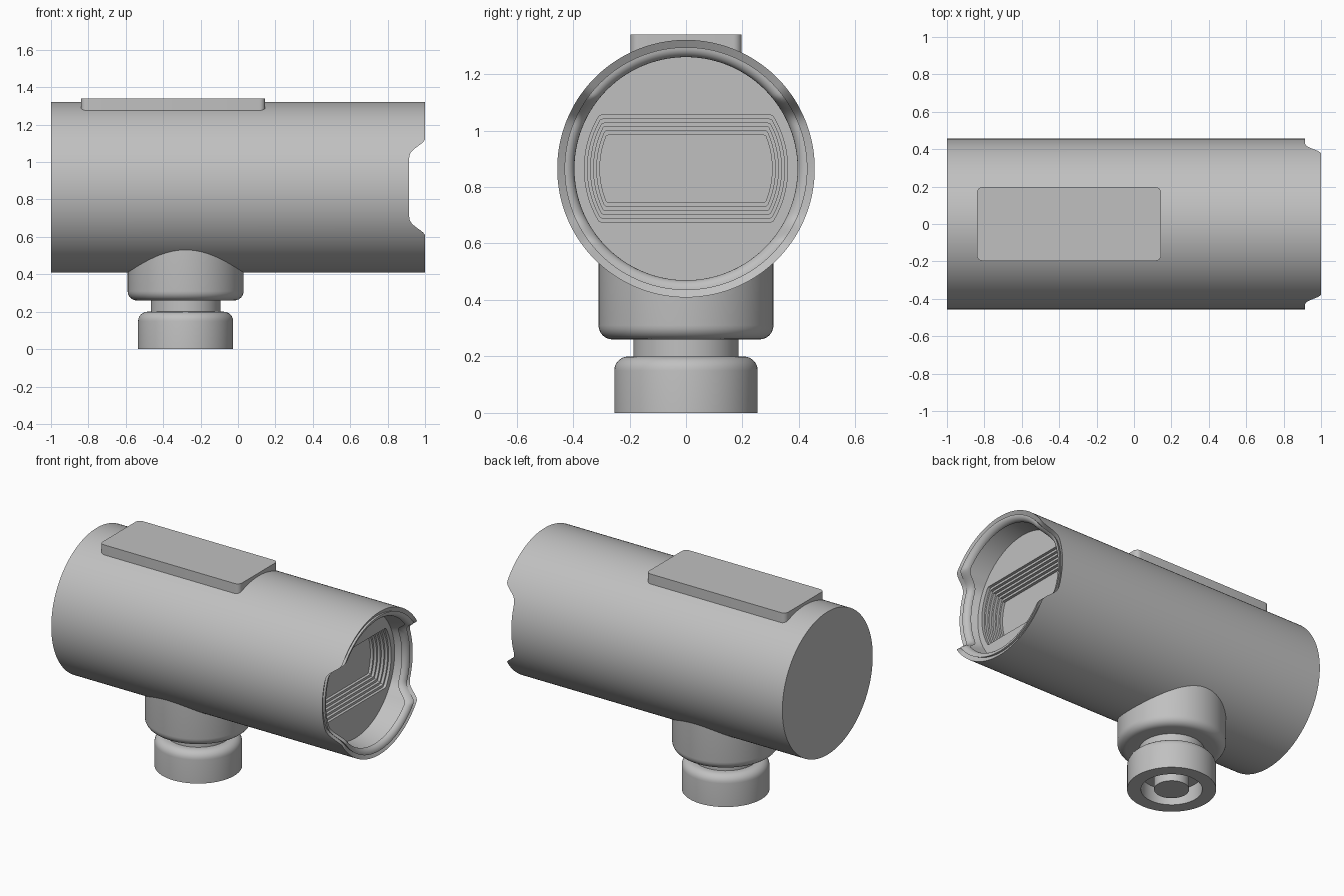
import bpy, bmesh, math

if "Cube" in bpy.data.objects:
    bpy.data.objects.remove(bpy.data.objects["Cube"])

grey = bpy.data.materials.new("plain grey")
grey.use_nodes = True
grey.diffuse_color = (0.53, 0.53, 0.53, 1)
grey.node_tree.nodes["Principled BSDF"].inputs["Base Color"].default_value = grey.diffuse_color


def finish(name, bm):
    """Turn a bmesh into a smooth object with sharp edges kept."""
    bmesh.ops.recalc_face_normals(bm, faces=bm.faces)
    mesh = bpy.data.meshes.new(name)
    bm.to_mesh(mesh)
    bm.free()
    mesh.shade_smooth()
    mesh.set_sharp_from_angle(angle=math.radians(32))
    mesh.materials.append(grey)
    obj = bpy.data.objects.new(name, mesh)
    bpy.context.collection.objects.link(obj)
    return obj


def skin(name, rings, count):
    """Join successive rings (functions of angle) and cap both ends."""
    bm = bmesh.new()
    loops = [[bm.verts.new(ring(2 * math.pi * k / count)) for k in range(count)]
             for ring in rings]
    for a, b in zip(loops, loops[1:]):
        for k in range(count):
            n = (k + 1) % count
            bm.faces.new((a[k], a[n], b[n], b[k]))
    bm.faces.new(loops[0])
    bm.faces.new(loops[-1])
    return finish(name, bm)


def fillet(r, z, radius, start, steps=6):
    """Quarter arc of (r, z) points around a centre, swept upward in angle."""
    angles = [start + math.pi / 2 * i / steps for i in range(steps + 1)]
    return [(r + radius * math.cos(a), z + radius * math.sin(a)) for a in angles]


# Housing: tube along x with a notched rim, recessed face and stepped window
AXIS_Z, OUTER, INNER, FACE_X = 0.865, 0.456, 0.395, 0.83


def ring(x, radius, half_height=1.0):
    def point(a):
        r = min(radius, half_height / max(abs(math.sin(a)), 1e-6))
        return (x, r * math.cos(a), AXIS_Z + r * math.sin(a))
    return point


def rim(setback, radius):
    def point(a):
        z = radius * math.sin(a)
        t = min(max((abs(z) - 0.14) / 0.12, 0), 1)
        lift = (t * t * (3 - 2 * t)) ** 2
        return (0.915 + 0.085 * lift - setback, radius * math.cos(a), AXIS_Z + z)
    return point


rings = [ring(-1, OUTER), rim(0, OUTER)]
for r, s in reversed(fillet(INNER + 0.035, -0.035, 0.035, math.pi / 2)):
    rings.append(rim(-s, r))
rings.append(ring(FACE_X, INNER))
STEPS = 6
for i in range(STEPS):
    t = i / (STEPS - 1)
    radius, height = 0.36 - 0.055 * t, 0.19 - 0.07 * t
    rings.append(ring(FACE_X - 0.018 * i, radius, height))
    rings.append(ring(FACE_X - 0.018 * (i + 1), radius, height))
skin("housing", rings, 256)

# Mount below: boss, neck and hollow base with a centre post
MOUNT_X = -0.28


def lathe(name, profile):
    def level(r, z):
        return lambda a: (MOUNT_X + r * math.cos(a), r * math.sin(a), z)
    return skin(name, [level(r, z) for r, z in profile], 96)


lathe("mount_boss", [(0.18, 0.26)] + fillet(0.26, 0.31, 0.05, -math.pi / 2) + [(0.31, 0.6)])
lathe("mount_neck", [(0.186, 0.15), (0.186, 0.3)])
lathe("mount_base", [(0.1, 0), (0.1, 0.1), (0.175, 0.1), (0.175, 0), (0.254, 0)]
      + fillet(0.204, 0.15, 0.05, 0) + [(0.1, 0.2)])

# Top plate with rounded vertical corners
bm = bmesh.new()
outline = []
for q, (x, y) in enumerate([(0.115, 0.167), (-0.81, 0.167), (-0.81, -0.167), (0.115, -0.167)]):
    outline += fillet(x, y, 0.03, q * math.pi / 2)
base = bm.faces.new([bm.verts.new((x, y, 1.23)) for x, y in outline])
top = bmesh.ops.extrude_face_region(bm, geom=[base])["geom"]
bmesh.ops.translate(bm, vec=(0, 0, 0.11), verts=[v for v in top if isinstance(v, bmesh.types.BMVert)])
finish("top_plate", bm)
